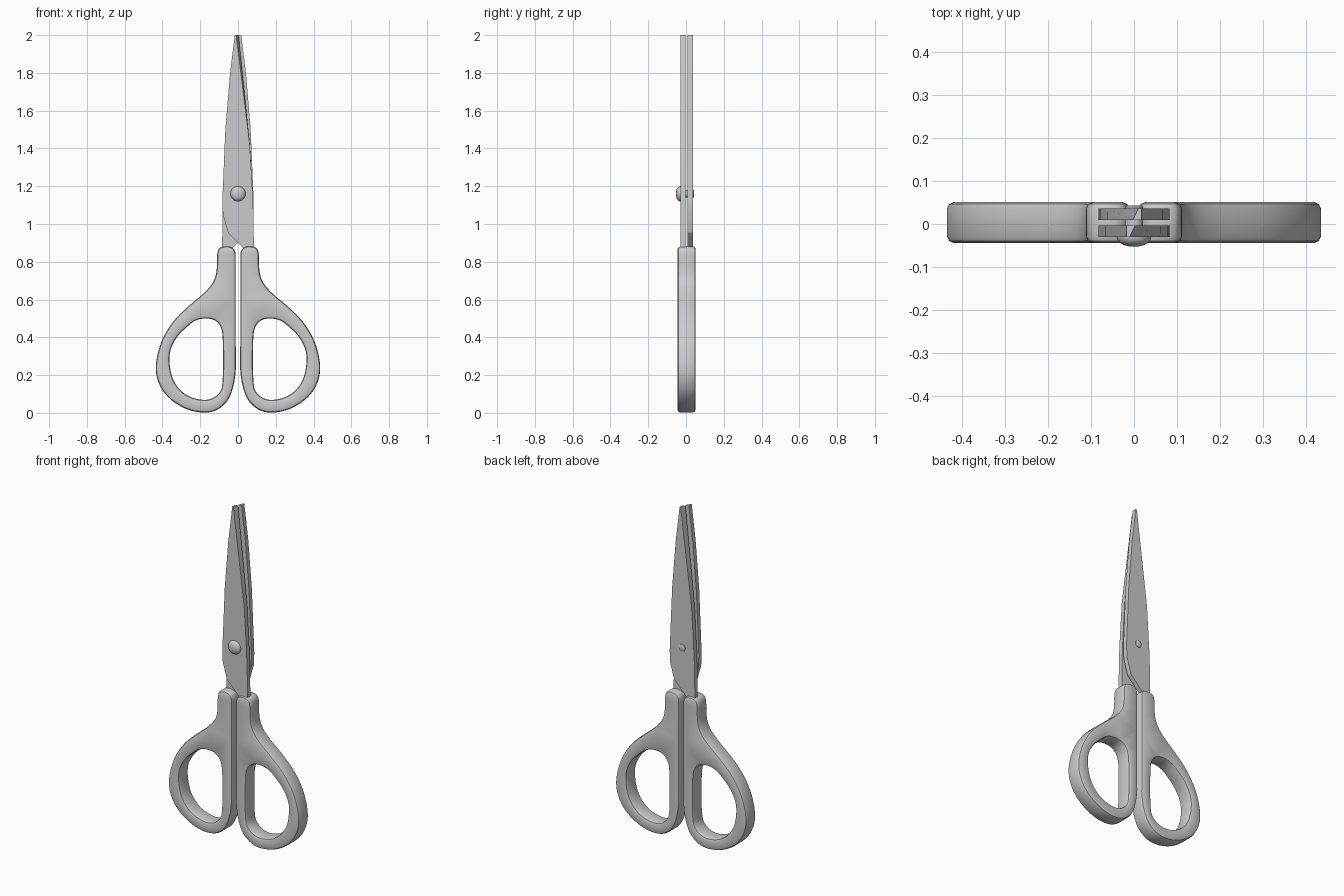
import bpy, bmesh, math
from mathutils import Vector, Matrix

if "Cube" in bpy.data.objects:
    bpy.data.objects.remove(bpy.data.objects["Cube"])

steel_grey = bpy.data.materials.new("light_grey")
steel_grey.diffuse_color = (0.6, 0.6, 0.6, 1)
steel_grey.use_nodes = True
steel_grey.node_tree.nodes["Principled BSDF"].inputs["Base Color"].default_value = steel_grey.diffuse_color
MID_Y = 0.003


def finish(bm, name, angle=35):
    bmesh.ops.recalc_face_normals(bm, faces=bm.faces)
    me = bpy.data.meshes.new(name)
    bm.to_mesh(me)
    bm.free()
    me.materials.append(steel_grey)
    ob = bpy.data.objects.new(name, me)
    bpy.context.collection.objects.link(ob)
    bpy.ops.object.select_all(action='DESELECT')
    bpy.context.view_layer.objects.active = ob
    ob.select_set(True)
    bpy.ops.object.shade_smooth_by_angle(angle=math.radians(angle))
    return ob


def round_corners(pts, passes=2):
    pts = [Vector(p) for p in pts]
    for _ in range(passes):
        pts = [p for a, b in zip(pts, pts[1:] + pts[:1])
               for p in (a.lerp(b, 0.25), a.lerp(b, 0.75))]
    return pts


def inset(pts, d):
    out = []
    for i, p in enumerate(pts):
        t = (pts[(i + 1) % len(pts)] - pts[i - 1]).normalized()
        out.append(p + Vector((-t.y, t.x)) * d)
    return out


# Handle outline (counter-clockwise) and finger hole (clockwise)
OUTER = [(-.085, .882), (-.112, .86), (-.111, .75), (-.130, .69), (-.175, .637),
         (-.256, .571), (-.336, .497), (-.402, .395), (-.434, .285), (-.436, .204),
         (-.411, .133), (-.368, .078), (-.309, .036), (-.238, .006), (-.150, -.001),
         (-.092, .025), (-.050, .068), (-.024, .135), (-.011, .22), (-.012, .27),
         (-.012, .80), (-.012, .858), (-.036, .882)]
HOLE = [(-.170, .502), (-.120, .493), (-.088, .455), (-.079, .39), (-.079, .15),
        (-.098, .100), (-.153, .066), (-.228, .073), (-.293, .104), (-.342, .165),
        (-.363, .246), (-.363, .327), (-.326, .402), (-.272, .455), (-.226, .492)]


def handle(name, side):
    bm = bmesh.new()
    y0, y1 = -.044, .051
    caps = ([], [])
    for pts, b in ((round_corners(OUTER), .015), (round_corners(HOLE), .013)):
        profile = [(b, y0), (b * .3, y0 + b * .3), (0, y0 + b),
                   (0, y1 - b), (b * .3, y1 - b * .3), (b, y1)]
        rings = [[bm.verts.new((p.x * side, y, p.y)) for p in inset(pts, d)]
                 for d, y in profile]
        n = len(pts)
        for r, s in zip(rings, rings[1:]):
            for i in range(n):
                j = (i + 1) % n
                bm.faces.new((r[i], r[j], s[j], s[i]))
        for cap, ring in zip(caps, (rings[0], rings[-1])):
            cap += [bm.edges.get((ring[i], ring[(i + 1) % n])) for i in range(n)]
    # flat front and back faces around the finger hole
    for cap, ny in zip(caps, (-1, 1)):
        bmesh.ops.triangle_fill(bm, use_beauty=True, edges=cap, normal=(0, ny, 0))
    return finish(bm, name)


handle("left_handle", 1)
handle("right_handle", -1)

# Blade: (x on outer face, x on inner face, z); the cutting edge is ground on the outer face
BLADE = [(-.017, -.017, 2), (-.043, -.043, 1.79), (-.067, -.067, 1.5), (-.083, -.083, 1.12),
         (-.080, -.080, 1.05), (-.053, -.053, .955), (0, 0, .90), (.030, .030, .87),
         (.030, .030, .80), (.085, .085, .80), (.082, .082, 1.05), (.078, .078, 1.15),
         (.062, .063, 1.42), (-.010, .003, 2)]


def blade(name, turn):
    bm = bmesh.new()
    front = [bm.verts.new((a, -.030, z)) for a, b, z in BLADE]
    back = [bm.verts.new((b, -.003, z)) for a, b, z in BLADE]
    bm.faces.new(front)
    bm.faces.new(back[::-1])
    for i in range(len(BLADE)):
        bm.faces.new((front[i - 1], front[i], back[i], back[i - 1]))
    for v in bm.verts:
        v.co.y -= MID_Y - .003
        if turn:
            v.co.x, v.co.y = -v.co.x, 2 * MID_Y - v.co.y
    return finish(bm, name, 20)


blade("front_blade", False)
blade("back_blade", True)

# Rivet: domed head in front, small pin end behind
bm = bmesh.new()
profile = [(.040, -.026), (.040, -.034), (.034, -.043), (.024, -.049), (.012, -.052), (0, -.053)]
pin = [(0, .043), (.017, .043), (.021, .040), (.021, -.026)]
chain = [bm.verts.new((r, y, 1.16)) for r, y in pin + profile]
edges = [bm.edges.new(e) for e in zip(chain, chain[1:])]
bmesh.ops.spin(bm, geom=chain + edges, cent=(0, 0, 1.16), axis=(0, 1, 0),
               angle=math.tau, steps=24, use_merge=False)
bmesh.ops.remove_doubles(bm, verts=bm.verts, dist=1e-4)
finish(bm, "rivet", 40)
